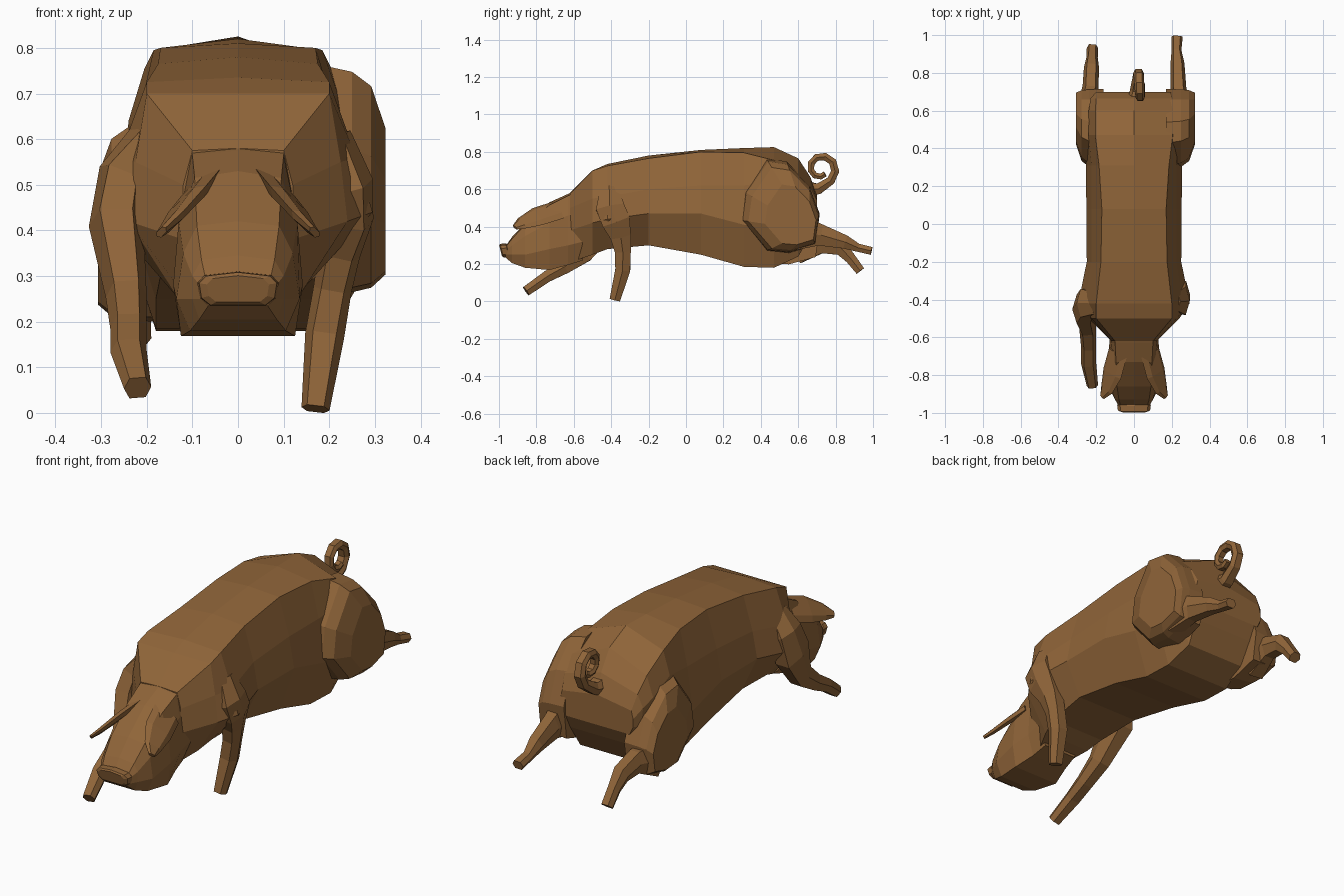
import bpy, math
from mathutils import Vector

hide = bpy.data.materials.new("brown hide")
hide.diffuse_color = (0.28, 0.13, 0.041, 1)


def loft(name, rings):
    """Skin closed rings of points, capped at both ends, flat shaded."""
    n = len(rings[0])
    verts = [p for r in rings for p in r]
    faces = [tuple(range(n)), tuple(range((len(rings) - 1) * n, len(rings) * n))]
    for i in range(len(rings) - 1):
        for j in range(n):
            k = (j + 1) % n
            faces.append((i * n + j, i * n + k, (i + 1) * n + k, (i + 1) * n + j))
    me = bpy.data.meshes.new(name)
    me.from_pydata([tuple(v) for v in verts], [], faces)
    me.materials.append(hide)
    ob = bpy.data.objects.new(name, me)
    bpy.context.collection.objects.link(ob)
    bpy.context.view_layer.objects.active = ob
    bpy.ops.object.mode_set(mode='EDIT')
    bpy.ops.mesh.select_all(action='SELECT')
    bpy.ops.mesh.normals_make_consistent(inside=False)
    bpy.ops.object.mode_set(mode='OBJECT')
    return ob


def trunk(name, stations):
    """Loft of mirrored cross-sections: y, then top, edge, side, low side, bottom."""
    rings = []
    for y, zt, wt, ze, ws, zs, wl, zl, wb, zb in stations:
        half = [(wt, ze), (ws, zs), (wl, zl), (wb, zb)]
        ring = [(0, zt)] + half + [(-x, z) for x, z in reversed(half)]
        rings.append([(x, y, z) for x, z in ring])
    return loft(name, rings)


HEX = [(1, 0), (.6, .95), (-.6, .95), (-1, 0), (-.6, -.95), (.6, -.95)]


def limb(name, nodes, roll=0.0):
    """Six-sided tube along nodes (x, y, z, half width, half depth)."""
    pts = [Vector(n[:3]) for n in nodes]
    rings = []
    for i, n in enumerate(nodes):
        t = (pts[min(i + 1, len(pts) - 1)] - pts[max(i - 1, 0)]).normalized()
        u = Vector((math.cos(roll), 0, -math.sin(roll)))
        u = (u - t * u.dot(t)).normalized()
        v = t.cross(u)
        rings.append([pts[i] + u * n[3] * a + v * n[4] * b for a, b in HEX])
    return loft(name, rings)


# Body: neck to rump
trunk("body", [
    (-.62, .58, .10, .575, .12, .50, .12, .38, .08, .21),
    (-.50, .70, .20, .70, .225, .55, .24, .42, .13, .25),
    (-.42, .735, .20, .725, .26, .56, .295, .44, .15, .28),
    (-.20, .78, .175, .765, .225, .60, .25, .47, .17, .30),
    (.08, .81, .17, .80, .225, .62, .252, .47, .18, .25),
    (.31, .82, .185, .795, .225, .62, .255, .41, .18, .185),
    (.47, .825, .205, .755, .24, .64, .25, .40, .18, .18),
    (.60, .765, .205, .68, .24, .58, .24, .42, .16, .24),
    (.665, .665, .20, .61, .23, .55, .22, .46, .17, .35),
    (.70, .57, .19, .54, .20, .50, .20, .46, .18, .42)])

# Head
trunk("head", [
    (-.55, .61, .11, .60, .13, .48, .13, .32, .09, .22),
    (-.63, .575, .10, .565, .12, .46, .13, .30, .10, .195),
    (-.73, .53, .095, .515, .13, .42, .142, .28, .125, .168),
    (-.86, .42, .09, .41, .12, .35, .135, .25, .105, .18),
    (-.93, .345, .08, .335, .10, .30, .10, .25, .085, .205),
    (-.965, .295, .07, .29, .08, .275, .08, .25, .065, .235)])

# Snout disc, leaning back at the bottom
snout = []
for y, s in ((-.935, .8), (-.955, 1.05), (-.985, 1.0), (-.992, .8)):
    outline = [(0, .036), (.07, .028), (.085, .012), (.08, -.02), (.06, -.036)]
    outline += [(-x, z) for x, z in reversed(outline[1:])]
    snout.append([(x * s, y - z * s * .25, .272 + z * s) for x, z in outline])
loft("snout", snout)

# Drooping ears
for side, label in ((1, "right"), (-1, "left")):
    limb(label + "_ear", [
        (side * .085, -.68, .49, .07, .018),
        (side * .115, -.79, .455, .07, .016),
        (side * .145, -.875, .418, .045, .012),
        (side * .168, -.915, .396, .018, .008)], roll=side * math.radians(45))

# Front legs: one planted, one reaching forward
limb("right_front_leg", [
    (.20, -.41, .60, .05, .05), (.242, -.405, .50, .055, .08),
    (.245, -.375, .43, .052, .08), (.222, -.35, .35, .046, .058),
    (.207, -.338, .27, .042, .045), (.19, -.338, .17, .043, .042),
    (.17, -.38, .009, .031, .03)])
limb("left_front_leg", [
    (-.19, -.42, .60, .05, .06), (-.252, -.42, .52, .055, .08),
    (-.267, -.45, .41, .060, .09), (-.245, -.55, .255, .045, .055),
    (-.24, -.65, .185, .04, .04), (-.24, -.74, .135, .04, .032),
    (-.22, -.855, .055, .03, .028)])

# Haunches: slabs flaring out of the rump, tapering up and forward
HAUNCH = [(.32, .43), (.34, .57), (.45, .73), (.55, .715), (.66, .60),
          (.71, .46), (.69, .31), (.56, .27), (.45, .28)]
for label, side, dz, tall in (("right", 1, 0, 1), ("left", -.95, -.075, .88)):
    loft(label + "_haunch", [
        [(x * side, .66 + (y - .66) * s, .38 + (z - .38) * s * tall + dz) for y, z in HAUNCH]
        for x, s in ((.17, 1.1), (.25, 1.05), (.292, .96), (.323, .70))])

# Hind legs stretched out behind
limb("right_hind_leg", [
    (.245, .60, .37, .06, .10), (.235, .72, .355, .042, .06),
    (.23, .85, .318, .037, .038), (.225, .92, .287, .026, .023),
    (.228, .992, .27, .03, .022)])
limb("left_hind_leg", [
    (-.245, .60, .29, .06, .09), (-.23, .73, .31, .042, .055),
    (-.225, .83, .285, .04, .042), (-.222, .88, .23, .03, .03),
    (-.22, .932, .163, .03, .026)])

# Curly tail: short root, then an inward spiral
tail = [(.01, .645, .60, .045, .045), (.015, .71, .603, .036, .03)]
for i in range(10):
    a = math.radians(-50 + 40 * i)
    r = .084 - .0052 * i
    w = .030 - .0012 * i
    tail.append((.022 + .002 * i, .72 + r * math.cos(a), .71 + r * math.sin(a), w, w * .8))
limb("tail", tail)
